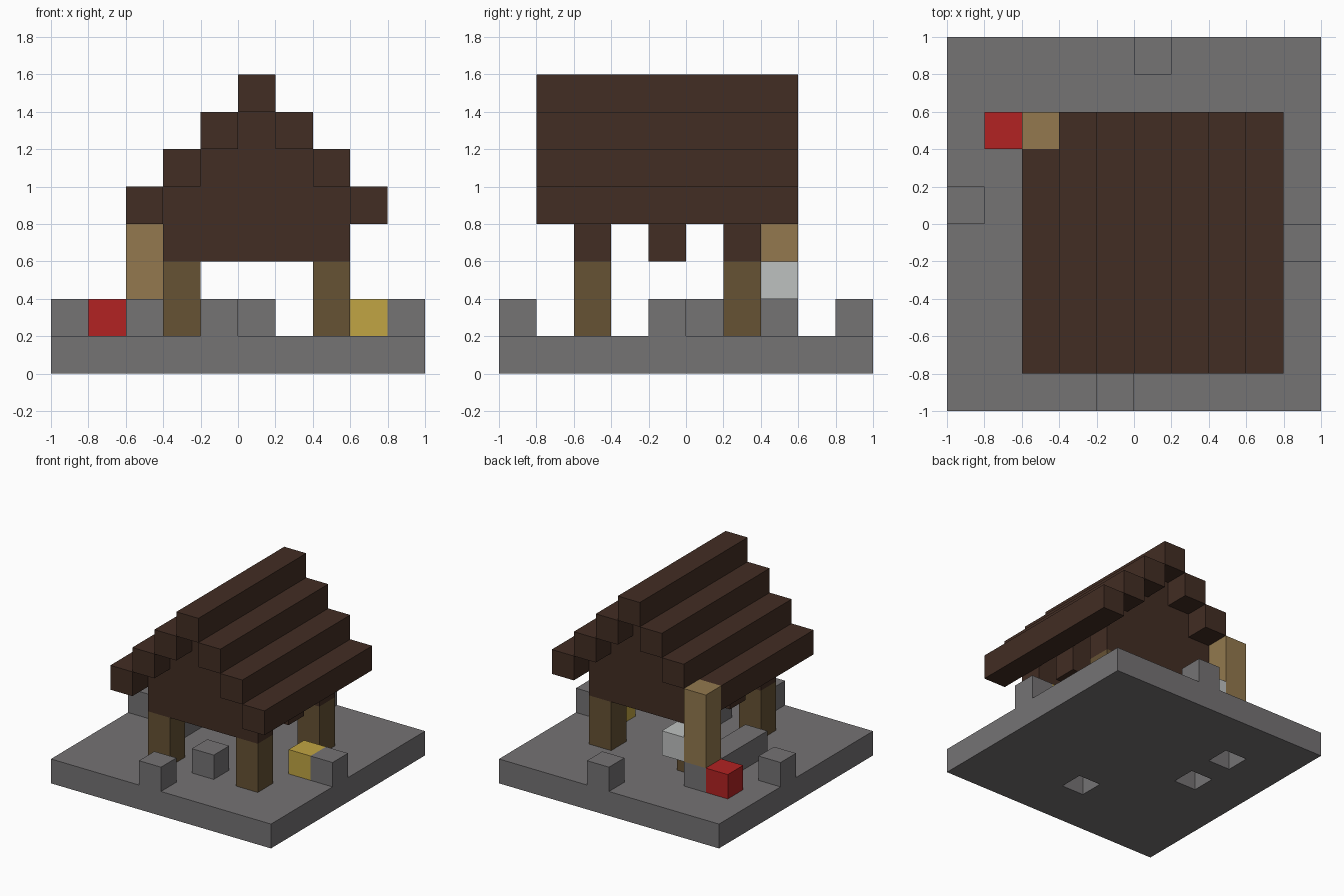
import bpy
import bmesh
from mathutils import Vector

cube = bpy.data.objects.get("Cube")
if cube:
    bpy.data.objects.remove(cube, do_unlink=True)

U = 0.2  # block size; positions below count blocks from the slab's front-right corner


def material(name, *srgb):
    lin = [((c / 255 + 0.055) / 1.055) ** 2.4 for c in srgb] + [1.0]
    mat = bpy.data.materials.new(name)
    mat.use_nodes = True
    mat.diffuse_color = lin
    bsdf = next(n for n in mat.node_tree.nodes if n.type == 'BSDF_PRINCIPLED')
    bsdf.inputs["Base Color"].default_value = lin
    bsdf.inputs["Roughness"].default_value = 0.9
    return mat


stone = material("stone grey", 117, 115, 116)
dark_wood = material("dark brown wood", 66, 45, 35)
post_wood = material("olive brown wood", 102, 82, 52)
tan = material("tan", 147, 121, 78)
red = material("red", 178, 34, 34)
yellow = material("yellow", 193, 165, 67)
white = material("pale grey", 190, 193, 192)


def finish(name, bm, mat):
    mesh = bpy.data.meshes.new(name)
    bm.to_mesh(mesh)
    bm.free()
    mesh.materials.append(mat)
    obj = bpy.data.objects.new(name, mesh)
    bpy.context.collection.objects.link(obj)
    return obj


def add_box(bm, pos, size):
    verts = bmesh.ops.create_cube(bm, size=1)["verts"]
    for v in verts:
        v.co = Vector(((pos[i] + (v.co[i] + 0.5) * size[i]) * U - (1 if i < 2 else 0)
                       for i in range(3)))


def box(name, pos, mat, size=(1, 1, 1)):
    bm = bmesh.new()
    add_box(bm, pos, size)
    return finish(name, bm, mat)


# Ground slab with pits open underneath
pits = {(5, 2), (2, 5), (2, 7)}
bm = bmesh.new()
bmesh.ops.create_grid(bm, x_segments=10, y_segments=10, size=1)


def cell(face):
    c = face.calc_center_median()
    return int((c.x + 1) / U), int((c.y + 1) / U)


bmesh.ops.delete(bm, geom=[f for f in bm.faces if cell(f) in pits], context='FACES')
slab = finish("ground_slab", bm, stone)
solid = slab.modifiers.new("thickness", 'SOLIDIFY')
solid.thickness = U
solid.offset = 1

# Marker stones at the middle of each edge
for side, x, y in (("front", 4, 0), ("back", 5, 9), ("right", 0, 5), ("left", 9, 4)):
    box(side + "_edge_stone", (x, y, 1), stone)

# Furnishings
box("floor_stone", (5, 2, 1), stone)
box("stone_bench", (2, 4, 1), stone, (1, 4, 1))
box("yellow_block", (8, 4, 1), yellow)
box("red_block", (1, 7, 1), red)
box("pale_block", (3, 7, 2), white)
box("chimney", (2, 7, 2), tan, (1, 1, 3))

# Corner posts
for depth, y in (("front", 2), ("back", 6)):
    for side, x in (("right", 3), ("left", 7)):
        box(f"{depth}_{side}_post", (x, y, 1), post_wood, (1, 1, 2))

# Stepped trusses: tie beam and gable infill
for label, y in (("front", 2), ("middle", 4), ("back", 6)):
    bm = bmesh.new()
    add_box(bm, (3, y, 3), (5, 1, 2))
    for step in (1, 2):
        add_box(bm, (3 + step, y, 4 + step), (5 - 2 * step, 1, 1))
    finish(label + "_truss", bm, dark_wood)

# Stepped roof beams, the right eave stopping at the chimney
for step in range(3):
    box(f"right_roof_beam_{step + 1}", (2 + step, 1, 4 + step), dark_wood,
        (1, 6 if step == 0 else 7, 1))
    box(f"left_roof_beam_{step + 1}", (8 - step, 1, 4 + step), dark_wood, (1, 7, 1))
box("roof_ridge", (5, 1, 7), dark_wood, (1, 7, 1))
